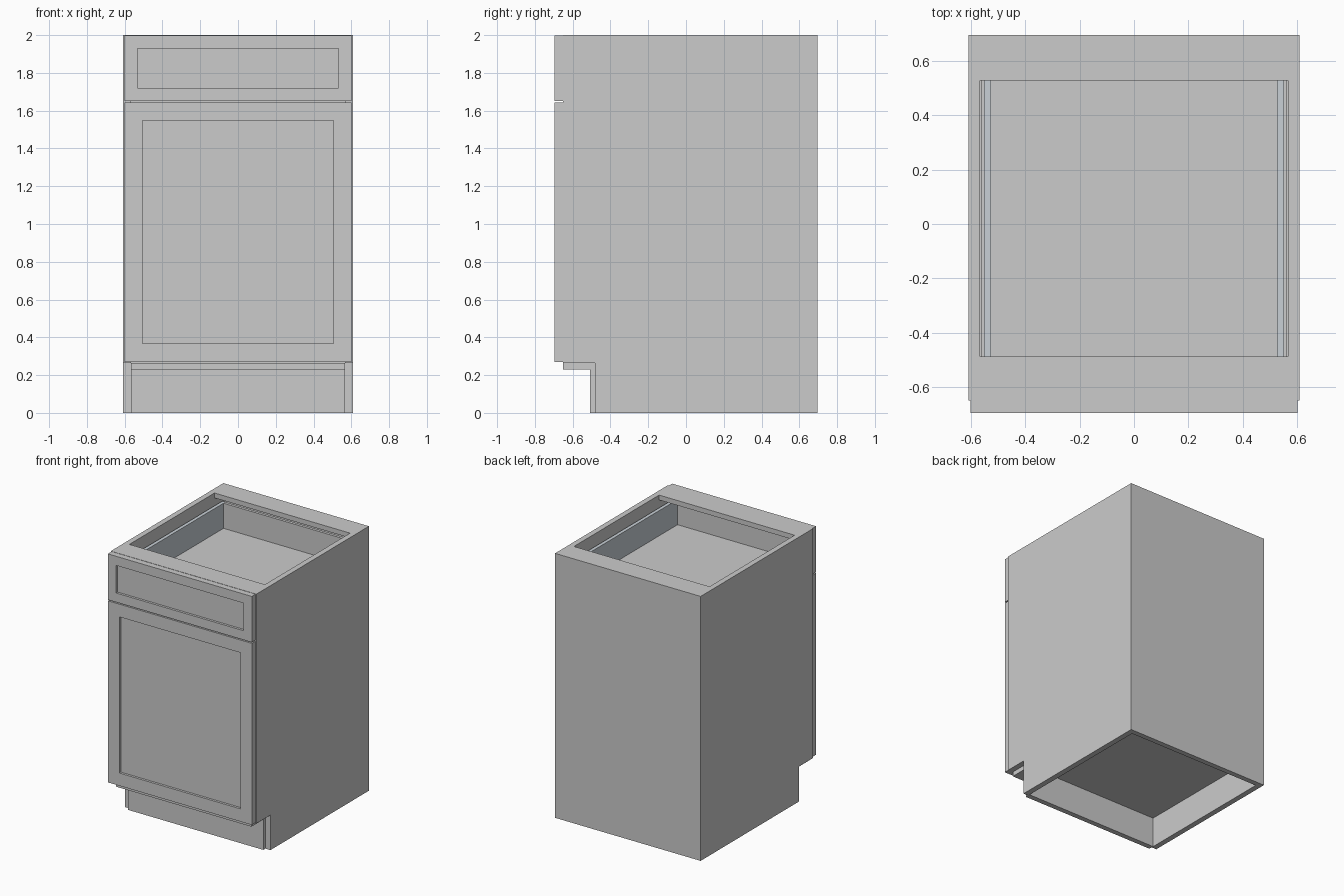
import bpy, bmesh
from mathutils import Vector

if "Cube" in bpy.data.objects:
    bpy.data.objects.remove(bpy.data.objects["Cube"])


def finish(name, bm):
    bmesh.ops.recalc_face_normals(bm, faces=bm.faces)
    mesh = bpy.data.meshes.new(name)
    bm.to_mesh(mesh)
    bm.free()
    obj = bpy.data.objects.new(name, mesh)
    bpy.context.collection.objects.link(obj)
    return obj


def box_bm(x, y, z):
    bm = bmesh.new()
    bmesh.ops.create_cube(bm, size=1)
    for v in bm.verts:
        v.co = Vector([r[0] if c < 0 else r[1] for c, r in zip(v.co, (x, y, z))])
    return bm


def box(name, x, y, z):
    return finish(name, box_bm(x, y, z))


def mirror_x(obj):
    mod = obj.modifiers.new("mirror", 'MIRROR')
    mod.use_axis[0] = True
    return obj


def shaker_front(name, x, y, z, frame, depth):
    """Slab whose front face has a square-edged recessed panel."""
    bm = box_bm(x, y, z)
    bm.normal_update()
    front = min(bm.faces, key=lambda f: f.calc_center_median().y)
    bmesh.ops.inset_region(bm, faces=[front], thickness=frame)
    ring = bmesh.ops.extrude_face_region(bm, geom=[front])["geom"]
    verts = [g for g in ring if isinstance(g, bmesh.types.BMVert)]
    bmesh.ops.translate(bm, verts=verts, vec=(0, depth, 0))
    if front.is_valid:
        bmesh.ops.delete(bm, geom=[front], context='FACES')
    return finish(name, bm)


IN, OUT = 0.567, 0.609
FRONT, BACK, TOE_TOP = -0.65, 0.695, 0.265

# Side panels with toe-kick notch
profile = [(-0.482, 0), (BACK, 0), (BACK, 2), (FRONT, 2), (FRONT, TOE_TOP), (-0.482, TOE_TOP)]
bm = bmesh.new()
face = bm.faces.new([bm.verts.new((IN, y, z)) for y, z in profile])
side = bmesh.ops.extrude_face_region(bm, geom=[face])["geom"]
bmesh.ops.translate(bm, vec=(OUT - IN, 0, 0),
                    verts=[g for g in side if isinstance(g, bmesh.types.BMVert)])
mirror_x(finish("side_panel", bm))

# Carcass panels and top rails
box("back_panel", (-IN, IN), (0.655, BACK), (0, 2))
box("bottom_panel", (-IN, IN), (FRONT, 0.655), (0.23, TOE_TOP))
box("toe_kick", (-IN, IN), (-0.507, -0.467), (0, TOE_TOP))
box("front_top_rail", (-IN, IN), (FRONT, -0.488), (1.963, 2))
box("back_top_rail", (-IN, IN), (0.529, BACK), (1.963, 2))

# Door and drawer fronts
shaker_front("door", (-0.602, 0.602), (-0.695, FRONT), (0.27, 1.643), 0.136, 0.018)
shaker_front("drawer_front", (-0.602, 0.602), (-0.695, FRONT), (1.651, 1.998), 0.098, 0.018)

# Drawer box and runners
metal = bpy.data.materials.new("drawer_metal")
metal.diffuse_color = (0.58, 0.63, 0.67, 1)
metal.use_nodes = True
metal.node_tree.nodes["Principled BSDF"].inputs["Base Color"].default_value = metal.diffuse_color
wall = mirror_x(box("drawer_side", (0.526, 0.552), (FRONT, 0.6), (1.70, 1.915)))
runner = mirror_x(box("drawer_runner", (0.552, 0.561), (-0.63, 0.6), (1.72, 1.79)))
wall.data.materials.append(metal)
box("drawer_floor", (-0.526, 0.526), (FRONT, 0.6), (1.70, 1.725))
box("drawer_back", (-0.526, 0.526), (0.578, 0.6), (1.725, 1.915))
